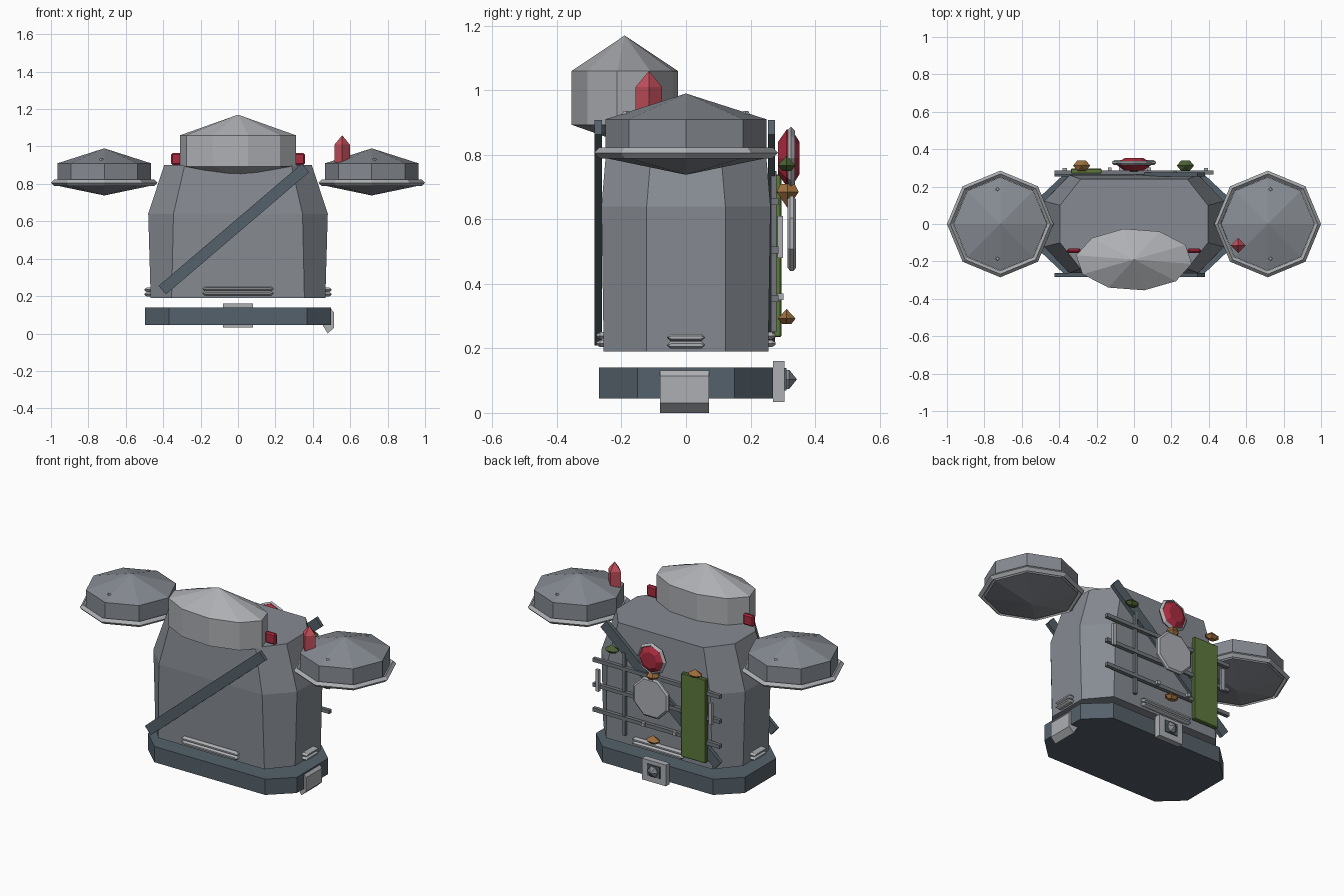
import bpy
import bmesh
from math import cos, sin, radians, atan2, hypot
from mathutils import Matrix, Vector

cube = bpy.data.objects.get("Cube")
if cube:
    bpy.data.objects.remove(cube, do_unlink=True)


def material(name, r, g, b):
    m = bpy.data.materials.new(name)
    m.use_nodes = True
    m.diffuse_color = (r, g, b, 1)
    m.node_tree.nodes["Principled BSDF"].inputs["Base Color"].default_value = (r, g, b, 1)
    return m


STEEL = material("steel grey", .24, .26, .29)
PALE = material("pale metal", .42, .43, .45)
SLATE = material("dark slate", .09, .12, .145)
ROD = material("rod grey", .17, .185, .2)
RED = material("deep red", .40, .025, .05)
CRYSTAL = material("crystal red", .56, .08, .11)
GREEN = material("olive green", .11, .19, .045)
MOSS = material("dark green", .07, .12, .035)
COPPER = material("copper", .34, .16, .05)


def finish(name, bm, mat):
    bmesh.ops.recalc_face_normals(bm, faces=bm.faces)
    me = bpy.data.meshes.new(name)
    bm.to_mesh(me)
    bm.free()
    me.materials.append(mat)
    ob = bpy.data.objects.new(name, me)
    bpy.context.collection.objects.link(ob)
    return ob


def loft(name, rings, mat, place=Matrix()):
    """Skin a stack of equal-count rings; a one-point ring makes a tip."""
    bm = bmesh.new()
    rows = [[bm.verts.new(place @ Vector(p)) for p in ring] for ring in rings]
    n = max(len(r) for r in rows)
    for a, b in zip(rows, rows[1:]):
        for i in range(n):
            j = (i + 1) % n
            if len(a) == 1:
                bm.faces.new((a[0], b[i], b[j]))
            elif len(b) == 1:
                bm.faces.new((a[i], a[j], b[0]))
            else:
                bm.faces.new((a[i], a[j], b[j], b[i]))
    for end in (rows[0], rows[-1]):
        if len(end) > 1:
            bm.faces.new(end)
    return finish(name, bm, mat)


def spin(name, profile, sides, mat, loc, scale=(1, 1), phase=0, turn=Matrix()):
    """Polygonal solid of revolution from (radius, height) pairs."""
    rings = []
    for r, z in profile:
        angles = [radians(phase + 360 * i / sides) for i in range(sides)]
        rings.append([(r * scale[0] * cos(a), r * scale[1] * sin(a), z) for a in angles]
                     if r else [(0, 0, z)])
    return loft(name, rings, mat, Matrix.Translation(loc) @ turn)


def box(name, loc, size, mat, turn=Matrix(), bevel=0):
    bm = bmesh.new()
    bmesh.ops.create_cube(bm, size=1)
    bmesh.ops.scale(bm, vec=size, verts=bm.verts)
    if bevel:
        bmesh.ops.bevel(bm, geom=bm.edges[:], offset=bevel, segments=1, affect='EDGES')
    bm.transform(Matrix.Translation(loc) @ turn)
    return finish(name, bm, mat)


def octagon(x, xc, y, yc, z):
    """Chamfered rectangle with half sizes x, y and flat half lengths xc, yc."""
    q = [(x, yc), (xc, y), (-xc, y), (-x, yc)]
    return [(a, b, z) for a, b in q + [(-a, -b) for a, b in q]]


def ring(name, sides, major, minor, mat, loc, turn=Matrix()):
    """Thin polygonal ring with a four-sided section."""
    bm = bmesh.new()
    rows = []
    for i in range(sides):
        a = radians(360 * i / sides)
        rows.append([bm.verts.new((r * cos(a), r * sin(a), z)) for r, z in
                     ((major + minor, 0), (major, minor), (major - minor, 0), (major, -minor))])
    for i in range(sides):
        a, b = rows[i], rows[(i + 1) % sides]
        for k in range(4):
            bm.faces.new((a[k], a[(k + 1) % 4], b[(k + 1) % 4], b[k]))
    bm.transform(Matrix.Translation(loc) @ turn)
    return finish(name, bm, mat)


BACK = Matrix.Rotation(radians(-90), 4, 'X')   # turns +z to +y

# Torso and belt
loft("torso", [octagon(.467, .355, .255, .122, .19), octagon(.48, .345, .262, .122, .64),
               octagon(.395, .285, .24, .1, .9)], STEEL)
loft("belt", [octagon(.498, .37, .27, .15, z) for z in (.045, .14)], SLATE)

# Head: faceted oval drum with a pointed cap and shallow underside
spin("head", [(0, .835), (1, .893), (1, 1.06), (0, 1.17)], 10, PALE, (0, -.19, 0),
     (.312, .167), -80)
for side, s in (("left", 1), ("right", -1)):
    box(side + "_head_stud", (s * .322, -.143, .933), (.07, .026, .066), RED, bevel=.008)

    # Shoulder guards
    x = s * .715
    spin(side + "_shoulder", [(0, .738), (.25, .79), (.25, .91), (0, .99)], 8, STEEL, (x, 0, 0))
    ring(side + "_shoulder_rim", 8, .268, .017, PALE, (x, 0, .806))
    for y in (-.185, .185):
        spin(side + "_shoulder_rivet", [(.015, .92), (.008, .936)], 4, PALE, (x + s * .015, y, 0))

# Crystal on the left shoulder
spin("shoulder_crystal", [(.03, .88), (.041, .92), (.041, 1.01), (0, 1.06)], 4, CRYSTAL,
     (.557, -.115, 0))

# Diagonal straps across chest and back
low, high = Vector((-.405, 0, .232)), Vector((.36, 0, .885))
d = high - low
for name, y in (("front_strap", -.272), ("back_strap", .265)):
    mid = (low + high) / 2
    box(name, (mid.x, y, mid.z), (hypot(d.x, d.z), .022, .06), SLATE,
        Matrix.Rotation(-atan2(d.z, d.x), 4, 'Y'))


# Hem ridges on all four sides
def ridge(name, half, loc, angle):
    t = .011
    outline = [(-half, 0), (t - half, t), (half - t, t), (half, 0), (half - t, -t), (t - half, -t)]
    shrunk = [(u * .95, v * .4) for u, v in outline]
    rings = [[(u, y, v) for u, v in o] for o, y in ((outline, .015), (outline, -.008), (shrunk, -.02))]
    loft(name, rings, PALE, Matrix.Translation(loc) @ Matrix.Rotation(radians(angle), 4, 'Z'))


for z in (.21, .234):
    ridge("front_ridge", .19, (0, -.258, z + .005), 0)
    ridge("back_ridge", .17, (0, .258, z + .005), 180)
    ridge("left_ridge", .06, (.48, 0, z), 90)
    ridge("right_ridge", .06, (-.48, 0, z), -90)

# Hip pouch hanging from the belt
pouch = [(.455, .04), (.48, 0), (.512, .03), (.512, .115), (.498, .131), (.455, .131)]
loft("hip_pouch", [[(x, y, z) for x, z in pouch] for y in (-.08, .072)], PALE)

# Rear buckle
box("buckle_plate", (0, .288, .097), (.16, .036, .128), PALE)
box("buckle_inset", (0, .308, .104), (.085, .008, .07), SLATE)
spin("buckle_stud", [(.034, 0), (.034, .012), (0, .036)], 6, STEEL, (0, .308, .104), turn=BACK)

# Back rack
for z in (.355, .505, .655):
    box("rack_bar", (0, .275, z), (.85, .022, .022), ROD)
box("rack_upright", (.22, .272, .5), (.018, .018, .5), ROD)
for x in (-.37, .385):
    box("rack_cleat", (x, .292, .545), (.022, .016, .13), PALE)
for x in (-.13, .08):
    box("rack_clip", (x, .292, .36), (.02, .02, .02), PALE)
box("green_panel", (-.255, .283, .487), (.165, .026, .505), GREEN, bevel=.004)

# Round plate with a red gem in a collar above it
spin("back_disc", [(.115, -.013), (.126, -.005), (.126, .005), (.115, .013)], 8, PALE,
     (0, .328, .556), phase=22.5, turn=BACK)
spin("back_gem", [(.05, -.035), (.088, -.008), (.088, .008), (.05, .032)], 8, RED,
     (0, .32, .79), turn=BACK)
ring("gem_collar", 8, .084, .013, PALE, (0, .325, .79), BACK)
spin("gem_drop", [(0, .635), (.04, .685), (.025, .71)], 6, COPPER, (0, .315, 0))

# Small faceted nuggets on the rack
for name, x, z, mat in (("left_nugget", .275, .755, MOSS), ("right_nugget", -.28, .755, COPPER),
                        ("low_nugget", 0, .28, COPPER)):
    spin(name, [(.5, z - .005), (1, z + .012), (0, z + .042)], 6, mat, (x, .312, 0), (.046, .032))
